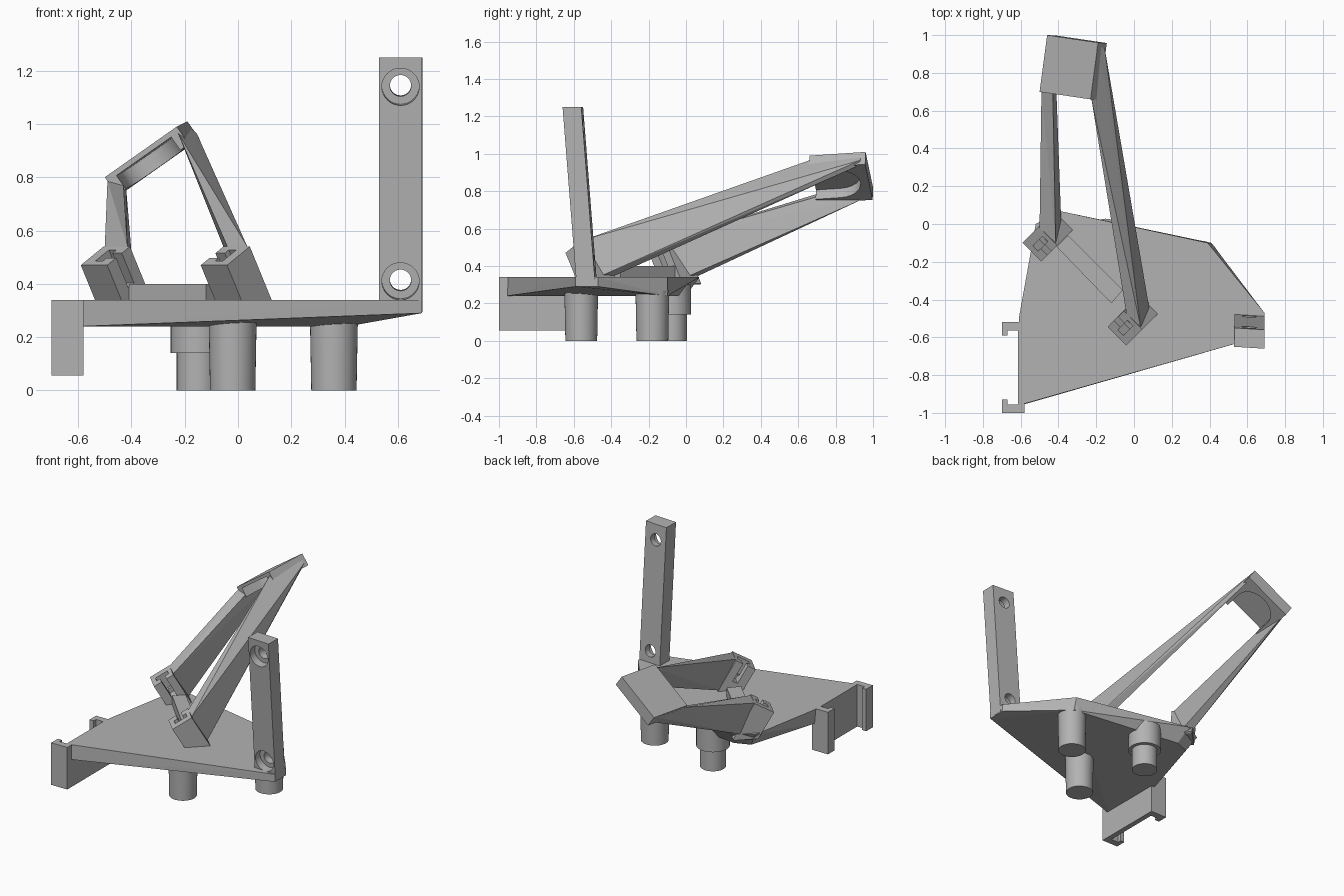
import bpy, bmesh, math
from mathutils import Vector as V

old = bpy.data.objects.get("Cube")
if old:
    bpy.data.objects.remove(old)

grey = bpy.data.materials.new("plain grey")
grey.use_nodes = True
grey.diffuse_color = (0.45, 0.45, 0.45, 1)
grey.node_tree.nodes["Principled BSDF"].inputs["Base Color"].default_value = (0.45, 0.45, 0.45, 1)


def finish(name, bm):
    mesh = bpy.data.meshes.new(name)
    bmesh.ops.recalc_face_normals(bm, faces=bm.faces)
    bm.to_mesh(mesh)
    bm.free()
    mesh.materials.append(grey)
    ob = bpy.data.objects.new(name, mesh)
    bpy.context.collection.objects.link(ob)
    return ob


def hull(name, points):
    """Solid convex part around a few corner points."""
    bm = bmesh.new()
    for p in points:
        bm.verts.new(p)
    res = bmesh.ops.convex_hull(bm, input=bm.verts)
    loose = [g for g in res["geom_interior"] if isinstance(g, bmesh.types.BMVert)]
    bmesh.ops.delete(bm, geom=loose, context="VERTS")
    bmesh.ops.dissolve_limit(bm, angle_limit=0.01, verts=bm.verts, edges=bm.edges)
    return finish(name, bm)


def block(name, origin, axes, lo, hi):
    """Box between lo and hi measured along three given axes."""
    ranges = list(zip(lo, hi))
    return hull(name, [origin + axes[0] * i + axes[1] * j + axes[2] * k
                       for i in ranges[0] for j in ranges[1] for k in ranges[2]])


def rod(name, start, end, r1, r2):
    start, end = V(start), V(end)
    bm = bmesh.new()
    bmesh.ops.create_cone(bm, cap_ends=True, segments=40, radius1=r1, radius2=r2,
                          depth=(end - start).length)
    turn = V((0, 0, 1)).rotation_difference(end - start).to_matrix()
    for v in bm.verts:
        v.co = turn @ v.co + (start + end) / 2
    ob = finish(name, bm)
    smooth(ob)
    return ob


def smooth(ob):
    bpy.ops.object.select_all(action="DESELECT")
    ob.select_set(True)
    bpy.context.view_layer.objects.active = ob
    bpy.ops.object.shade_smooth_by_angle(angle=math.radians(30))


def cut(ob, cutter):
    mod = ob.modifiers.new("cut", "BOOLEAN")
    mod.operation = "DIFFERENCE"
    mod.solver = "EXACT"
    mod.object = cutter
    bpy.context.view_layer.objects.active = ob
    bpy.ops.object.modifier_apply(modifier=mod.name)
    bpy.data.objects.remove(cutter)


X, Y, Z = V((1, 0, 0)), V((0, 1, 0)), V((0, 0, 1))
ZERO = V((0, 0, 0))

# Base plate with a sloping underside
top = [(-.61, -.96), (-.61, -.5), (-.52, 0), (-.4, .07), (.39, -.1), (.69, -.47), (.69, -.59)]
under = [(-.6, -.96, .24), (-.6, -.5, .24), (-.46, -.04, .24), (-.36, 0, .24),
         (.41, -.1, .24), (.69, -.47, .29), (.69, -.59, .29)]
hull("base_plate", [(x, y, .34) for x, y in top] + under)

# Side panel with two grooved rails
block("rail_panel", ZERO, (X, Y, Z), (-.615, -1, .055), (-.58, -.52, .34))
for name, y, inner in (("front_rail", -.965, 1), ("back_rail", -.555, -1)):
    rail = block(name, V((0, y, 0)), (X, Y * inner, Z), (-.7, -.035, .055), (-.6, .035, .34))
    cut(rail, block("groove", V((0, y, 0)), (X, Y * inner, Z), (-.67, .01, 0), (-.615, .1, .4)))

# Pegs under the plate
rod("front_peg", (-.02, -.56, 0), (-.02, -.56, .27), .085, .09)
rod("back_peg", (.36, -.18, 0), (.36, -.18, .27), .085, .09)
rod("stepped_peg", (-.15, -.075, 0), (-.15, -.075, .2), .08, .08)
rod("stepped_peg_collar", (-.15, -.075, .14), (-.15, -.075, .3), .103, .103)

# Leaning post with two counterbored holes
corners = [(.53, -.65), (.69, -.66), (.692, -.56), (.532, -.55)]
post = hull("post", [(x, y, 1.25) for x, y in corners] + [(x, y + .075, .295) for x, y in corners])
axis = V((0, 1, .08))
for z, front in ((.41, -.58), (1.14, -.637)):
    c = V((.61, front, z))
    cut(post, rod("bore", c - axis * .1, c + axis * .3, .04, .04))
    cut(post, rod("counterbore", c - axis * .1, c + axis * .045, .07, .07))
smooth(post)

# Tilted sockets and the ridge that joins them
side = V((.707, -.707, 0))
back = V((.61, .61, .5))
up = V((-.354, -.354, .866))
for name, corner, inner in (("right_socket", V((-.59, -.1, .47)), 1),
                            ("left_socket", V((-.14, -.545, .47)), -1)):
    box = block(name, corner, (side, back, up), (0, 0, -.27), (.14, .14, 0))
    cut(box, block("trim", ZERO, (X, Y, Z), (-1, -1, -.1), (1, 1, .3)))
    cut(box, block("slot", corner, (side, back, up), (.05, .03, -.1), (.09, .115, .1)))
    mid = corner + side * .07
    cut(box, block("side_slot", mid, (side * inner, back, up), (0, .055, -.13), (.1, .09, .1)))
hull("ridge", [(x, y, z) for z in (.3, .4)
               for x, y in ((-.35, -.06), (-.06, -.35), (-.12, -.42), (-.41, -.12))])

# Arms tapering from the sockets to the head
hull("left_arm", [(-.04, -.475, .54), (.035, -.545, .54), (.025, -.4, .34), (.085, -.47, .34),
                  (-.225, .66, .965), (-.19, .66, .94), (-.185, .94, .99),
                  (-.155, .93, .965), (-.165, .93, .94)])
hull("right_arm", [(-.5, -.02, .54), (-.415, -.1, .54), (-.44, .05, .34), (-.385, 0, .34),
                   (-.49, .7, .785), (-.43, .7, .77), (-.455, .95, .8), (-.42, .95, .76)])

# Head: a tilted block with a rounded recess open to the front and below
origin = V((-.5, .7, .8))
wide, deep, down = V((.27, -.04, .19)), V((.04, .3, .02)), V((.046, -.002, -.066))
head = block("head", origin, (wide, deep, down), (0, 0, 0), (1, 1, 1))
outline = [(.12, -.2), (.88, -.2)]
for i in range(13):
    t = math.pi * i / 12
    outline.append((.5 + .38 * math.cos(t), .45 + .4 * math.sin(t)))
cut(head, hull("recess", [origin + wide * a + deep * b + down * n
                          for a, b in outline for n in (.25, 1.3)]))
smooth(head)
